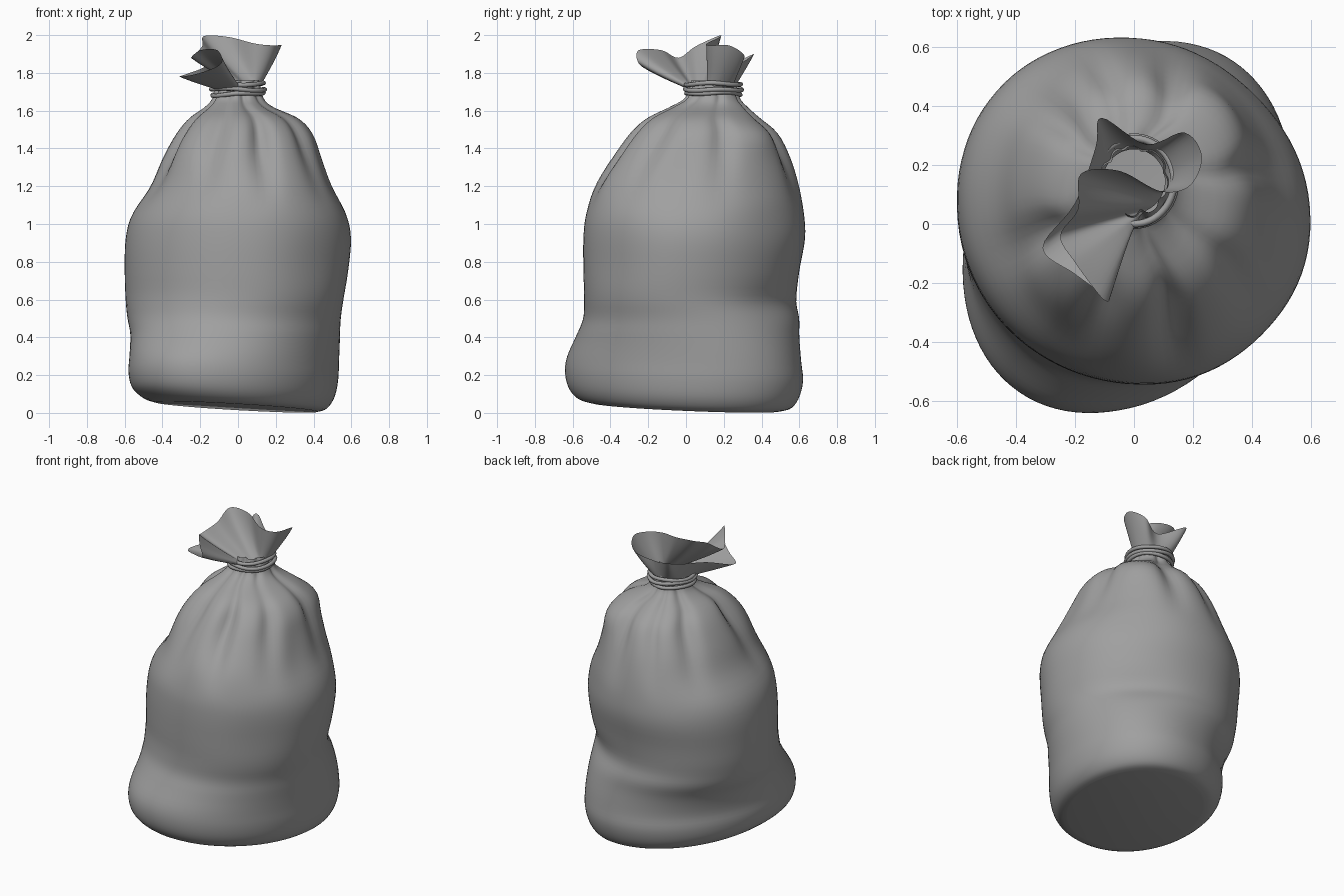
import bpy, bmesh, math
from mathutils import Vector

if "Cube" in bpy.data.objects:
    bpy.data.objects.remove(bpy.data.objects["Cube"])

cloth = bpy.data.materials.new("grey cloth")
cloth.diffuse_color = (0.35, 0.35, 0.35, 1)
cloth.use_nodes = True
cloth.node_tree.nodes["Principled BSDF"].inputs["Base Color"].default_value = cloth.diffuse_color
N = 96


def spline(rows, t, closed=False):
    """Catmull-Rom through tuples, t counted in rows."""
    n = len(rows)
    i = min(int(t), n - 1 if closed else n - 2)
    f = t - i
    pick = (lambda k: rows[k % n]) if closed else (lambda k: rows[max(0, min(n - 1, k))])
    out = []
    for a, b, c, d in zip(pick(i - 1), pick(i), pick(i + 1), pick(i + 2)):
        out.append(0.5 * (2 * b + (c - a) * f + (2 * a - 5 * b + 4 * c - d) * f * f
                          + (3 * b - a - 3 * c + d) * f ** 3))
    return out


def loft(name, rings, cap=False, loop=False, angle=60):
    bm = bmesh.new()
    vs = [[bm.verts.new(p) for p in r] for r in rings]
    pairs = list(zip(vs, vs[1:])) + ([(vs[-1], vs[0])] if loop else [])
    for a, b in pairs:
        n = len(a)
        for k in range(n):
            bm.faces.new((a[k], a[(k + 1) % n], b[(k + 1) % n], b[k]))
    if cap:
        bm.faces.new(vs[0][::-1])
    me = bpy.data.meshes.new(name)
    bm.to_mesh(me)
    bm.free()
    ob = bpy.data.objects.new(name, me)
    bpy.context.collection.objects.link(ob)
    me.materials.append(cloth)
    bpy.ops.object.select_all(action='DESELECT')
    ob.select_set(True)
    bpy.context.view_layer.objects.active = ob
    bpy.ops.object.shade_smooth_by_angle(angle=math.radians(angle))
    return ob


# Sack outline: height, x min, x max, y min, y max
outline = [
    (0.00, -.44, .42, -.50, .50), (0.02, -.50, .47, -.57, .56), (0.08, -.56, .51, -.62, .60),
    (0.17, -.58, .53, -.64, .62), (0.27, -.575, .535, -.63, .61), (0.40, -.57, .54, -.58, .60),
    (0.50, -.585, .545, -.545, .60), (0.60, -.595, .56, -.54, .585), (0.75, -.60, .585, -.545, .60),
    (0.92, -.595, .60, -.545, .63), (1.05, -.56, .575, -.53, .625), (1.20, -.46, .50, -.48, .595),
    (1.35, -.39, .44, -.39, .545), (1.48, -.315, .385, -.29, .475), (1.56, -.25, .31, -.20, .385),
    (1.62, -.17, .18, -.08, .32), (1.67, -.13, .13, 0.0, .28), (1.76, -.11, .11, .03, .26)]

# Gathered folds below the tie: direction in degrees, width, depth
folds = [(15, 8, .10), (75, 9, .13), (140, 9, .13), (198, 9, .15),
         (245, 10, .12), (283, 8, .17), (325, 9, .10), (108, 6, .07)]
# Broad dents and swells: direction, width, height, height spread, amount
swells = [(50, 26, .57, .09, -.04), (315, 28, .80, .28, -.04), (45, 22, 1.0, .14, -.025),
          (45, 18, 1.47, .10, .06), (225, 20, 1.45, .14, .05), (350, 12, 1.28, .16, -.03),
          (278, 14, 1.40, .12, -.03)]


def away(a, d):
    return (math.degrees(a) - d + 180) % 360 - 180


def sack_point(row, a):
    z, x0, x1, y0, y1 = row
    # base is stretched along one diagonal, belly slightly along the other
    u = max(0, min(1, (z - .22) / .45))
    phi = .108 - .145 * u * u * (3 - 2 * u)
    phi *= max(0, min(1, (1.6 - z) / .4))
    c, s = math.cos(a - phi), math.sin(a + phi)
    e = 2 / 2.07
    ux = math.copysign(abs(c) ** e, c)
    uy = math.copysign(abs(s) ** e, s)
    # fold depth swells between shoulder and neck
    g = max(0, min(1, (z - 1.05) / .42)) ** 1.5
    k = 1.0 + .03 * g
    for d, w, depth in folds:
        k -= g * depth * 1.1 * math.exp(-(away(a, d) / w) ** 2)
    for d, w, h, sp, amount in swells:
        k += amount * math.exp(-(away(a, d) / w) ** 2 - ((z - h) / sp) ** 2)
    x = (x0 + x1) / 2 + (x1 - x0) / 2 * ux * k
    y = (y0 + y1) / 2 + (y1 - y0) / 2 * uy * k
    # base sits slightly tilted
    z += max(0, 1 - z / .5) * (.031 - .05 * x - .034 * y)
    return (x, y, z)


steps = 64
rings = []
for j in range(steps + 1):
    row = spline(outline, j * (len(outline) - 1) / steps)
    rings.append([sack_point(row, 2 * math.pi * i / N) for i in range(N)])
loft("sack_body", rings, cap=True)

# Open ruffle above the tie: rim x, y, z and direction at the neck
rim = [
    (.23, .23, 1.945, 10), (.17, .31, 1.89, 45), (.04, .27, 1.84, 80), (-.11, .36, 1.90, 120),
    (-.13, .26, 1.86, 160), (-.20, .07, 1.82, 195), (-.31, -.08, 1.78, 220),
    (-.20, -.17, 1.80, 245), (-.09, -.25, 1.85, 272), (-.11, -.25, 1.92, 284),
    (-.20, -.13, 1.92, 294), (-.25, -.04, 1.88, 302), (-.19, .05, 1.94, 309),
    (-.18, .17, 1.995, 318), (-.05, .18, 1.99, 330), (.09, .11, 1.955, 342),
    (.19, .13, 1.945, 356)]
per = 6
levels = 10
ruffle = [[] for _ in range(levels + 1)]
for i in range(len(rim) * per):
    q, f = i // per, (i % per) / per
    p = Vector(spline([r[:3] for r in rim], i / per, True))
    p.z = min(p.z, 2.0)
    a0 = rim[q][3]
    a1 = rim[(q + 1) % len(rim)][3]
    a = math.radians(a0 + ((a1 - a0) % 360) * f)
    n = Vector((.105 * math.cos(a), .145 + .108 * math.sin(a), 1.70))
    for j in range(levels + 1):
        t = j / levels
        # cloth leaves the tie upright, then flares out and levels off
        h = t ** 1.15 * (1 + .35 * (1 - t))
        ruffle[j].append((n.x + (p.x - n.x) * h, n.y + (p.y - n.y) * h, n.z + (p.z - n.z) * t))
loft("top_ruffle", ruffle)

# Three turns of cord around the neck
for k, (z, rx, ry, tilt) in enumerate([(1.688, .135, .143, .05), (1.713, .142, .150, -.03),
                                       (1.738, .136, .145, .04)]):
    turns = []
    for i in range(48):
        a = 2 * math.pi * i / 48
        c, s = math.cos(a), math.sin(a)
        ring = []
        for m in range(8):
            b = 2 * math.pi * m / 8
            o = .012 * math.cos(b)
            ring.append(((rx + o) * c, .145 + (ry + o) * s,
                         z + tilt * rx * c + .004 * math.sin(3 * a + k) + .012 * math.sin(b)))
        turns.append(ring)
    loft("neck_cord_%d" % (k + 1), turns, loop=True)
